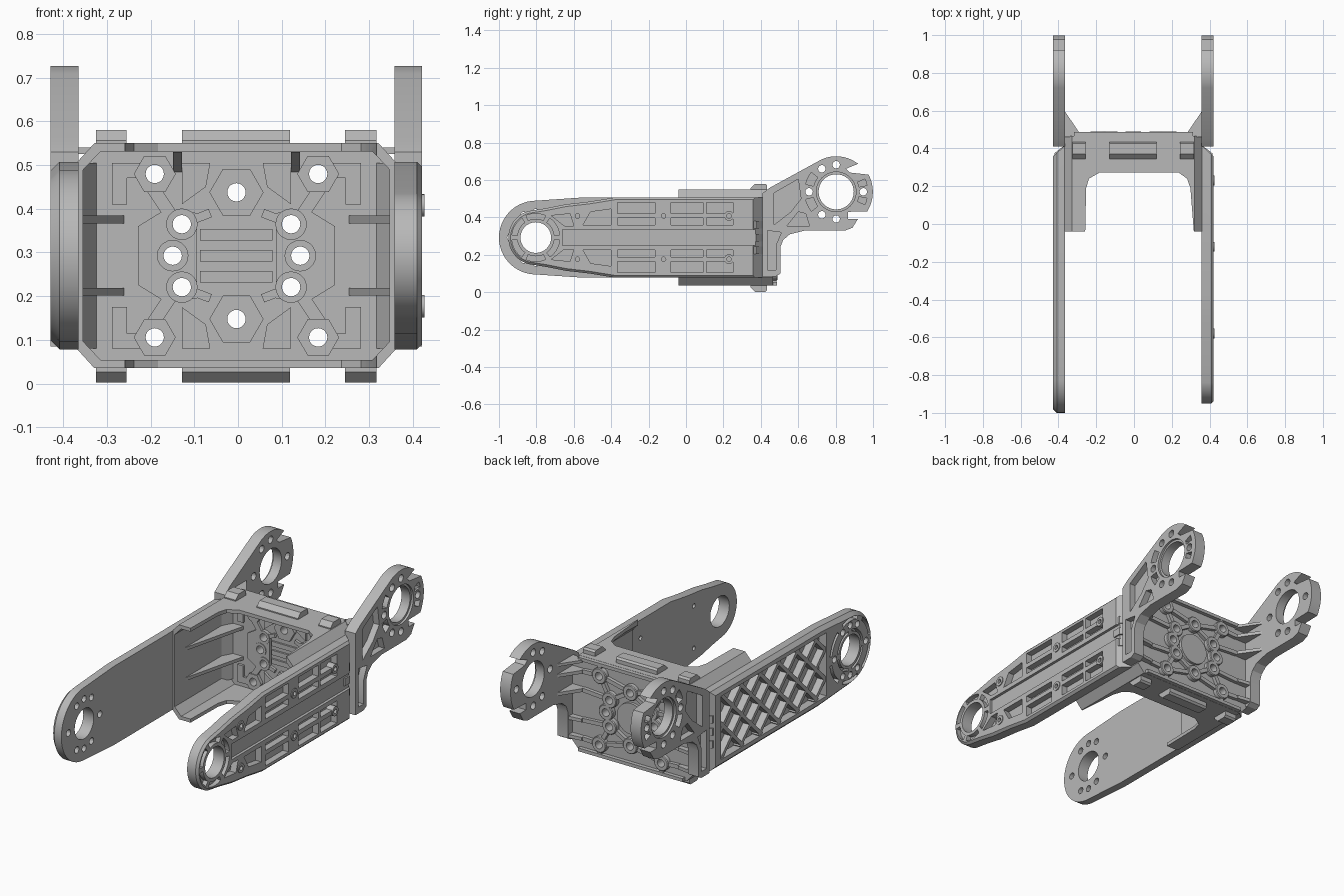
import bpy, bmesh
from math import cos, sin, radians, hypot

if "Cube" in bpy.data.objects:
    bpy.data.objects.remove(bpy.data.objects["Cube"])

grey = bpy.data.materials.new("plain grey")
grey.use_nodes = True
grey.diffuse_color = (0.48, 0.48, 0.48, 1)
grey.node_tree.nodes["Principled BSDF"].inputs["Base Color"].default_value = (0.48, 0.48, 0.48, 1)

SHIFT = -0.0035            # the sides differ slightly in width
IN, OUT = 0.362, 0.425     # inner and outer faces of the side plates
MID = 0.2925               # mid height of the body
parts, cutters = [], []


def prism(name, pts, axis, a, b, bevel=0, keep=True):
    """Extrude a 2D outline along an axis; bevel softens the rim at b."""
    def place(p, t):
        v = {"X": (t, *p), "Y": (p[0], t, p[1]), "Z": (*p, t)}[axis]
        return (v[0] + SHIFT, v[1], v[2])
    bm = bmesh.new()
    low = [bm.verts.new(place(p, a)) for p in pts]
    high = [bm.verts.new(place(p, b)) for p in pts]
    bm.faces.new(low[::-1])
    cap = bm.faces.new(high)
    n = len(pts)
    for i in range(n):
        j = (i + 1) % n
        bm.faces.new((low[i], low[j], high[j], high[i]))
    bm.normal_update()
    if bm.calc_volume(signed=True) < 0:
        bmesh.ops.reverse_faces(bm, faces=bm.faces)
    if bevel:
        bmesh.ops.bevel(bm, geom=list(cap.edges), offset=bevel, segments=1,
                        affect='EDGES', profile=0.5)
    mesh = bpy.data.meshes.new(name)
    bm.to_mesh(mesh)
    bm.free()
    mesh.materials.append(grey)
    ob = bpy.data.objects.new(name, mesh)
    bpy.context.collection.objects.link(ob)
    if keep:
        parts.append(ob)
    else:
        ob.hide_render = True
        cutters.append(ob)
    return ob


def cutter(pts, axis, a, b):
    return prism("cutter", pts, axis, a, b, keep=False)


def cut(ob, tools):
    """Subtract the tools, falling back to a second solver if nothing is left."""
    for solver in ('EXACT', 'MANIFOLD'):
        for t in tools:
            m = ob.modifiers.new("cut", 'BOOLEAN')
            m.operation, m.solver, m.object = 'DIFFERENCE', solver, t
        deps = bpy.context.evaluated_depsgraph_get()
        mesh = bpy.data.meshes.new_from_object(ob.evaluated_get(deps))
        ob.modifiers.clear()
        if len(mesh.polygons):
            ob.data = mesh
            return


def arc(c, r, a0, a1, n=24):
    return [(c[0] + r * cos(radians(a0 + (a1 - a0) * i / n)),
             c[1] + r * sin(radians(a0 + (a1 - a0) * i / n))) for i in range(n + 1)]


def circle(c, r, n=24):
    return arc(c, r, 0, 360, n)[:-1]


def sector(c, r0, r1, a0, a1):
    return arc(c, r1, a0, a1, 8) + arc(c, r0, a1, a0, 8)


def rect(x0, x1, y0, y1):
    return [(x0, y0), (x1, y0), (x1, y1), (x0, y1)]


def bar(p, q, w):
    l = hypot(q[0] - p[0], q[1] - p[1])
    nx, ny = -(q[1] - p[1]) / l * w / 2, (q[0] - p[0]) / l * w / 2
    return [(p[0] + nx, p[1] + ny), (q[0] + nx, q[1] + ny),
            (q[0] - nx, q[1] - ny), (p[0] - nx, p[1] - ny)]


def flip(pts):
    return [(p, 2 * MID - q) for p, q in pts]


def ring_holes(c, r, hole_r, angles, s):
    return [cutter(circle(arc(c, r, a, a, 1)[0], hole_r, 14), "X", s * 0.3, s * 0.5) for a in angles]


# Long front arms
pivot = (-0.803, MID)
lower = [(-0.75, 0.136), (-0.645, 0.115), (-0.515, 0.1), (-0.38, 0.078), (0.41, 0.078)]
right_shape = arc(pivot, 0.147, 105, 255) + lower + flip(lower)[::-1]
lower = [(-0.55, 0.078), (0.41, 0.078)]
left_shape = arc(pivot, 0.197, 96, 264) + lower + flip(lower)[::-1]
end_chamfer = [(0.44, 0.345), (0.44, 0.43), (0.368, 0.43), (0.368, 0.41)]

slotted_arm = prism("slotted_arm", right_shape, "X", IN, OUT, 0.012)
lattice_arm = prism("lattice_arm", left_shape, "X", -IN, -OUT, 0.02)
for ob, s in ((slotted_arm, 1), (lattice_arm, -1)):
    cut(ob, [cutter(circle(pivot, 0.082, 40), "X", s * 0.3, s * 0.5),
             cutter([(s * x, y) for x, y in end_chamfer], "Z", 0, 0.6)])
    for z in (0.225, MID, 0.36):
        prism("arm_end_rib", [(s * x, y) for x, y in ((0.365, 0.33), (0.418, 0.33), (0.418, 0.375), (0.365, 0.415))],
              "Z", z - 0.02, z + 0.02)

# Slotted arm: central channel, rows of pockets, segmented ring groove and screw bosses
pockets = [rect(y0, y1, z0, z1) for y0, y1 in ((-0.365, -0.165), (-0.08, 0.09), (0.11, 0.25))
           for z0, z1 in ((0.36, 0.396), (0.42, 0.48))]
pockets += [[(-0.55, 0.36), (-0.4, 0.36), (-0.4, 0.445), (-0.51, 0.43)],
            [(-0.65, 0.355), (-0.6, 0.355), (-0.62, 0.42), (-0.72, 0.41)]]
tools = [cutter(f(p), "X", OUT - 0.035, 0.5) for p in pockets for f in (list, flip)]
tools.append(cutter(rect(-0.66, 0.5, 0.25, 0.335), "X", OUT - 0.015, 0.5))
tools += [cutter(sector(pivot, 0.1, 0.128, a + 6, a + 54), "X", OUT - 0.025, 0.5) for a in range(0, 360, 60)]
bosses = [(y, z) for y in (-0.58, -0.12, 0.23) for z in (0.408, 0.177)]
tools += [cutter(circle(b, 0.012, 12), "X", 0.3, 0.5) for b in bosses]
cut(slotted_arm, tools)
for b in bosses:
    boss = prism("screw_boss", circle(b, 0.026, 16), "X", IN + 0.004, 0.43)
    cut(boss, [cutter(circle(b, 0.012, 12), "X", 0.3, 0.5)])

# Lattice arm: one deep pocket crossed by diagonal ribs, and a ring of holes
Y0, Y1, Z0, Z1 = -0.6, 0.31, 0.12, 0.465
tools = [cutter(rect(Y0, Y1, Z0, Z1), "X", -OUT + 0.045, -0.5)]
hole_angles = (0, 62, 90, 118, 180, 242, 270, 298)
tools += ring_holes(pivot, 0.135, 0.018, hole_angles, -1)
tools += [cutter(sector(pivot, 0.158, 0.176, a + 8, a + 52), "X", -OUT + 0.03, -0.5) for a in range(0, 360, 60)]
tools += [cutter(sector(pivot, 0.097, 0.11, a + 8, a + 82), "X", -OUT + 0.03, -0.5) for a in range(0, 360, 90)]
cut(lattice_arm, tools)
height = Z1 - Z0
for s in (1, -1):
    for k in range(8):
        y = Y0 - 0.25 + k * 0.16 + (height if s < 0 else 0)
        t0, t1 = sorted(((Y0 - y) * s, (Y1 - y) * s))
        t0, t1 = max(0, t0), min(height, t1)
        if t1 - t0 > 0.04:
            prism("lattice_rib", bar((y + s * t0, Z0 + t0), (y + s * t1, Z0 + t1), 0.02),
                  "X", -IN - 0.005, -OUT + 0.006)

# Rear ears with open hooked ends
hub = (0.803, 0.537)
ear_shape = [(0.41, 0.085), (0.48, 0.085), (0.505, 0.1), (0.505, 0.243), (0.52, 0.28), (0.555, 0.31),
             (0.635, 0.33), (0.85, 0.33), (0.89, 0.345), (0.92, 0.393), (0.865, 0.393), (0.865, 0.43)]
ear_shape += arc(hub, 0.196, -32, 28, 14) + [(0.875, 0.64), (0.855, 0.66)]
ear_shape += arc(hub, 0.19, 52, 115, 14) + [(0.45, 0.56), (0.41, 0.53)]
ear_pockets = [[(0.47, 0.53), (0.6, 0.605), (0.615, 0.5), (0.56, 0.43), (0.47, 0.36)],
               [(0.435, 0.12), (0.48, 0.12), (0.48, 0.25), (0.51, 0.32), (0.435, 0.33)],
               [(0.54, 0.355), (0.66, 0.355), (0.64, 0.42), (0.6, 0.43)],
               sector(hub, 0.125, 0.168, 142, 166), sector(hub, 0.125, 0.168, 194, 218),
               sector(hub, 0.125, 0.168, 12, 24), sector(hub, 0.125, 0.168, -24, -12)]
for s in (1, -1):
    ear = prism("rear_ear", ear_shape, "X", s * IN, s * OUT)
    cut(ear, [cutter(circle(hub, 0.094, 40), "X", s * 0.3, s * 0.5)])
    cut(ear, ring_holes(hub, 0.145, 0.02, (0, 90, 122, 180, 238, 270), s))
    cut(ear, [cutter(p, "X", s * (OUT - 0.035), s * 0.5) for p in ear_pockets])
    cut(ear, [cutter(circle(hub, 0.106, 40), "X", s * (OUT - 0.012), s * 0.5)])
    # Gussets behind the panel, and fins and corner wedges in front of it
    for z in (0.11, 0.21, 0.375, 0.475):
        reach = 0.6 if z > 0.3 else 0.5
        prism("rear_gusset", [(s * 0.29, 0.46), (s * 0.29, 0.49), (s * 0.365, reach), (s * 0.365, 0.46)],
              "Z", z - 0.009, z + 0.009)
    prism("top_gusset", [(s * 0.29, 0.46), (s * 0.29, 0.49), (s * 0.365, 0.6), (s * 0.365, 0.46)], "Z", 0.525, 0.54)
    for z in (0.21, 0.375):
        prism("inner_fin", [(s * 0.364, 0), (s * 0.364, 0.43), (s * 0.255, 0.43)], "Z", z - 0.009, z + 0.009)
    prism("corner_wedge", [(s * 0.364, 0.34), (s * 0.364, 0.43), (s * 0.315, 0.43)], "Z", 0.08, 0.505)
    prism("top_fin", [(0.3, 0.53), (0.43, 0.53), (0.43, 0.48)], "X", s * 0.125, s * 0.145)

# Body shell: chamfered sleeve with a U-shaped opening
quarter = [(0.366, 0.505), (0.325, 0.55)]
outer = quarter + [(-x, z) for x, z in quarter[::-1]]
outer += flip(outer)[::-1]
inner = [(x * 0.958, MID + (z - MID) * 0.925) for x, z in outer]
shell = prism("body_shell", outer, "Y", -0.04, 0.43)
opening = [(-0.256, -0.1), (-0.25, 0.19), (-0.235, 0.24), (-0.18, 0.272),
           (0.24, 0.272), (0.285, 0.24), (0.302, 0.19), (0.325, -0.1)]
cut(shell, [cutter(inner, "Y", -0.1, 0.5), cutter(opening, "Z", -0.1, 0.7)])

# Raised tabs above and below
tab = [(0.345, 0.54), (0.345, 0.556), (0.37, 0.58), (0.425, 0.58), (0.434, 0.57), (0.434, 0.54)]
for x0, x1 in ((-0.322, -0.252), (-0.125, 0.123), (0.248, 0.32)):
    prism("upper_tab", tab, "X", x0, x1)
    prism("lower_tab", [(y, 0.582 - z) for y, z in tab], "X", x0, x1)

# Mounting panel with pads in front and bosses behind
holes = [(x * s, MID + z * t) for x, z in ((0.187, 0.187), (0.125, 0.072)) for s in (1, -1) for t in (1, -1)]
holes += [(0, MID + 0.145), (0, MID - 0.145), (0.146, MID), (-0.146, MID)]
drills = [cutter(circle(h, 0.021, 20), "Y", 0.3, 0.6) for h in holes]
panel_parts = [prism("mounting_panel", outer, "Y", 0.42, 0.465)]
for i, h in enumerate(holes):
    hexagon = i < 4 or i in (8, 9)
    size = 0.048 if i < 4 else 0.062 if hexagon else 0.036
    panel_parts.append(prism("front_pad", circle(h, size, 6 if hexagon else 20), "Y", 0.43, 0.402))
    panel_parts.append(prism("rear_boss", circle(h, 0.043, 24), "Y", 0.46, 0.49, 0.004))
for s in (1, -1):
    for f in (list, flip):
        for pts in ([(0.285, 0.505), (0.2, 0.505), (0.2, 0.47), (0.25, 0.47), (0.25, 0.41), (0.285, 0.41)],
                    [(0.125, 0.505), (0.06, 0.505), (0.07, 0.45), (0.125, 0.41)],
                    [(0.09, 0.39), (0.16, 0.4), (0.225, 0.36), (0.225, MID), (0.09, MID)],
                    bar((0.15, 0.385), (0.2, 0.46), 0.03), bar((0.06, 0.39), (0.125, 0.365), 0.02)):
            panel_parts.append(prism("front_rib", f([(s * x, z) for x, z in pts]), "Y", 0.43, 0.406))
        for p, q in (((0, 0.437), (0.187, 0.48)), ((0.125, 0.364), (0.187, 0.48)), ((0, 0.437), (0.125, 0.364)),
                     ((0.125, 0.364), (0.29, 0.375)), ((0.187, 0.48), (0.187, 0.54)), ((0.187, 0.48), (0.29, 0.475)),
                     ((0.125, 0.364), (0.146, MID))):
            panel_parts.append(prism("rear_rib", f(bar((s * p[0], p[1]), (s * q[0], q[1]), 0.022)), "Y", 0.46, 0.484))
for part in panel_parts:
    cut(part, drills)
for z in (MID - 0.048, MID, MID + 0.048):
    prism("centre_bar", rect(-0.083, 0.083, z - 0.013, z + 0.013), "Y", 0.43, 0.41)
prism("rear_disc", circle((0, MID), 0.085, 32), "Y", 0.46, 0.48)
for z in (0.045, 0.54):
    prism("rear_border", rect(-0.315, 0.315, z - 0.009, z + 0.009), "Y", 0.46, 0.486)

# Remove helpers and smooth the curved walls
for c in cutters:
    bpy.data.objects.remove(c)
bpy.ops.object.select_all(action='DESELECT')
for ob in parts:
    ob.select_set(True)
bpy.context.view_layer.objects.active = parts[0]
bpy.ops.object.shade_smooth_by_angle(angle=radians(25))
